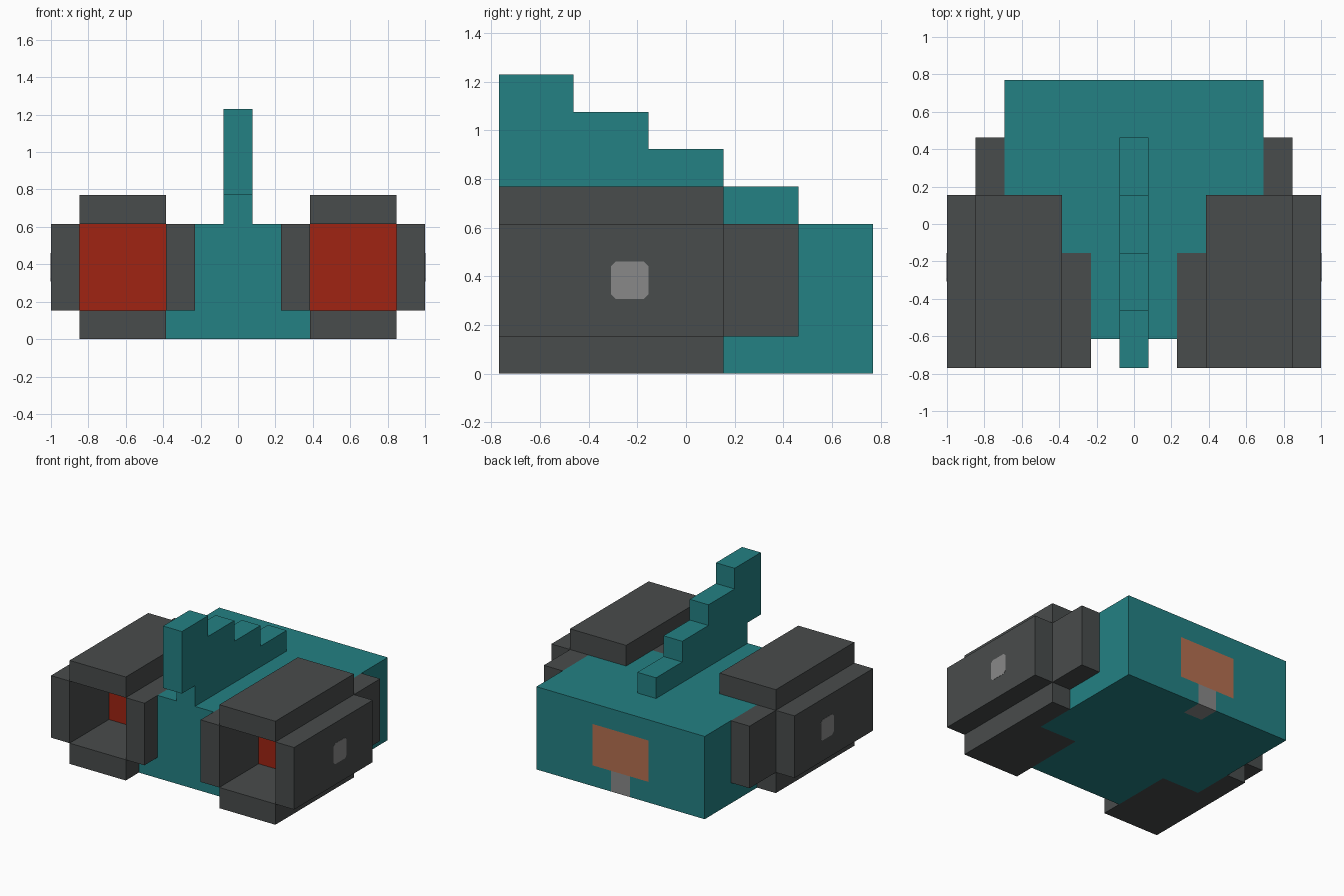
import bpy
import bmesh
from mathutils import Vector

if "Cube" in bpy.data.objects:
    bpy.data.objects.remove(bpy.data.objects["Cube"], do_unlink=True)

U = 1 / 13  # building unit: the model is 26 units wide


def material(name, rgb):
    mat = bpy.data.materials.new(name)
    mat.use_nodes = True
    colour = (*rgb, 1)
    mat.diffuse_color = colour
    mat.node_tree.nodes["Principled BSDF"].inputs["Base Color"].default_value = colour
    return mat


TEAL = material("teal", (0.017, 0.22, 0.23))
DARK = material("dark grey", (0.066, 0.072, 0.072))
RED = material("red", (0.35, 0.017, 0.006))
GREY = material("light grey", (0.25, 0.25, 0.25))
ORANGE = material("burnt orange", (0.46, 0.16, 0.082))


def make_object(name, bm, mats):
    bmesh.ops.recalc_face_normals(bm, faces=bm.faces)
    mesh = bpy.data.meshes.new(name)
    bm.to_mesh(mesh)
    bm.free()
    for mat in mats:
        mesh.materials.append(mat)
    obj = bpy.data.objects.new(name, mesh)
    bpy.context.collection.objects.link(obj)
    return obj


def box_mesh(x, y, z):
    """Box from (low, high) ranges given in units."""
    bm = bmesh.new()
    bmesh.ops.create_cube(bm, size=1)
    for v in bm.verts:
        v.co = [U * (r[0] if c < 0 else r[1]) for c, r in zip(v.co, (x, y, z))]
    return bm


def box(name, mat, x, y, z):
    return make_object(name, box_mesh(x, y, z), [mat])


def prism(name, mat, outline, low, high):
    """Extrude a (y, z) outline along x, in units."""
    bm = bmesh.new()
    face = bm.faces.new([bm.verts.new((low * U, y * U, z * U)) for y, z in outline])
    ext = bmesh.ops.extrude_face_region(bm, geom=[face])
    moved = [g for g in ext["geom"] if isinstance(g, bmesh.types.BMVert)]
    bmesh.ops.translate(bm, verts=moved, vec=((high - low) * U, 0, 0))
    return make_object(name, bm, [mat])


# Central body in front of the wide rear
box("front_floor", TEAL, (-5, 5), (-8, -2), (0, 2))
box("front_core", TEAL, (-3, 3), (-8, -2), (2, 8))

# Wide rear body, cut so the back panel and its stem can be coloured
bm = box_mesh((-9, 9), (-2, 10), (0, 8))
cuts = [("X", c) for c in (-3, -1, 1, 3)] + [("Y", 8), ("Z", 2), ("Z", 6)]
for axis, pos in cuts:
    normal = Vector([float(axis == a) for a in "XYZ"])
    bmesh.ops.bisect_plane(bm, geom=bm.verts[:] + bm.edges[:] + bm.faces[:],
                           plane_co=normal * pos * U, plane_no=normal)
bm.normal_update()
for f in bm.faces:
    c = f.calc_center_median() / U
    on_back = f.normal.y > 0.5
    under_stem = f.normal.z < -0.5 and c.y > 8
    if on_back and abs(c.x) < 3 and 2 < c.z < 6:
        f.material_index = 1
    elif abs(c.x) < 1 and (under_stem or (on_back and c.z < 2)):
        f.material_index = 2
make_object("rear_body", bm, [TEAL, ORANGE, GREY])

# Stepped fin with an overhanging front
prism("stepped_fin", TEAL,
      [(-10, 10), (-10, 16), (-6, 16), (-6, 14), (-2, 14), (-2, 12),
       (2, 12), (2, 10), (6, 10), (6, 8), (-8, 8), (-8, 10)], -1, 1)

# Hollow side pods
for side, s in (("left", 1), ("right", -1)):
    def pod(part, mat, x, y, z):
        box(f"{side}_pod_{part}", mat, sorted(s * v for v in x), y, z)

    pod("top", DARK, (5, 11), (-10, 2), (8, 10))
    pod("floor", DARK, (5, 11), (-10, -2), (0, 2))
    pod("rear_floor", DARK, (9, 11), (-2, 2), (0, 2))
    pod("outer_wall", DARK, (11, 13), (-10, 2), (2, 8))
    pod("inner_wall", DARK, (3, 5), (-10, -2), (2, 8))
    pod("rear_block", DARK, (9, 11), (-2, 6), (2, 8))
    pod("red_core", RED, (5, 11), (-4, -2), (2, 8))

    # Small badge plate with clipped corners
    k = 0.75
    corners = [(1, k), (k, 1), (-k, 1), (-1, k), (-1, -k), (-k, -1), (k, -1), (1, -k)]
    prism(f"{side}_pod_button", GREY, [(y - 3, z + 5) for y, z in corners],
          s * 12.98, s * 13.02)
